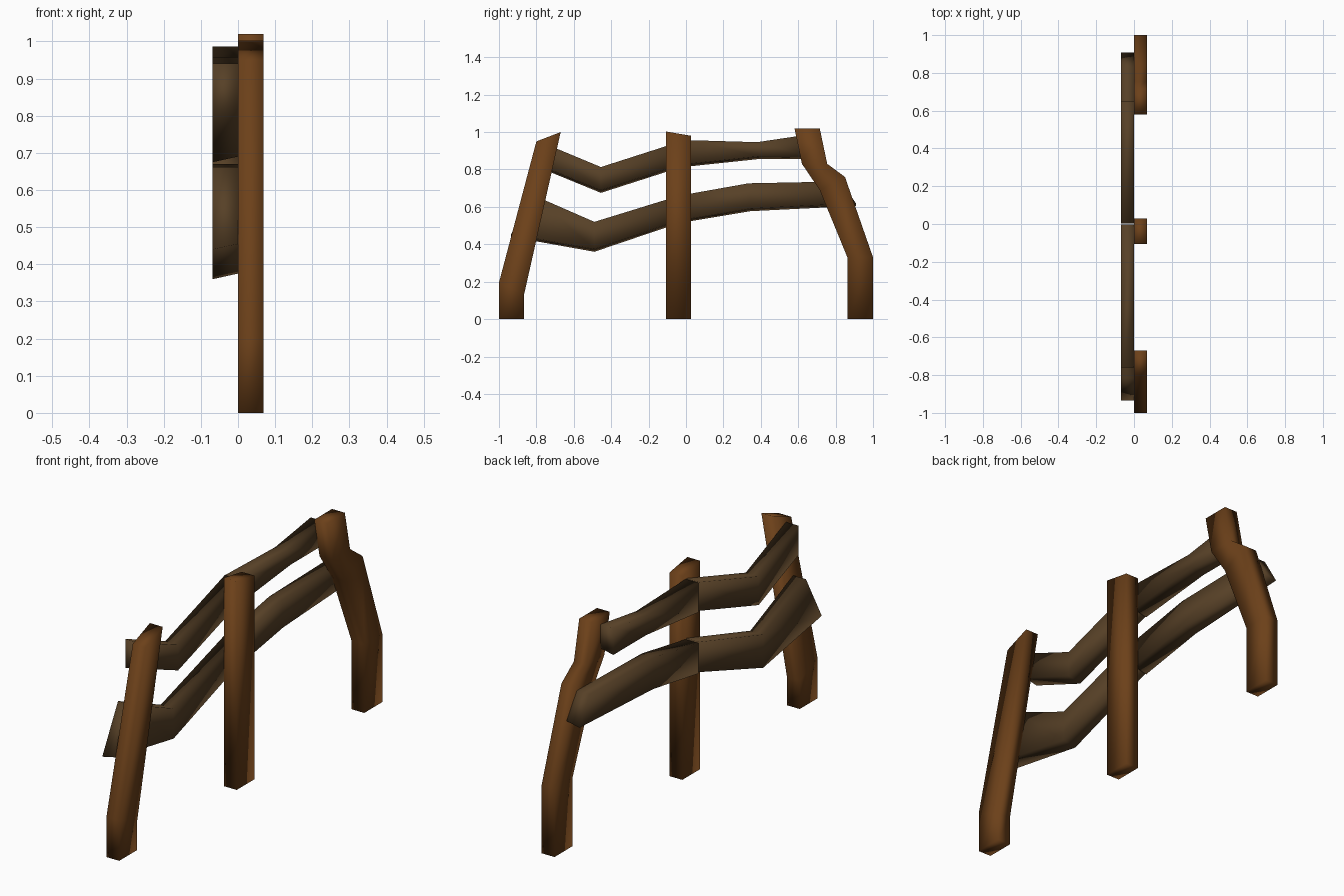
import bpy, bmesh

if "Cube" in bpy.data.objects:
    bpy.data.objects.remove(bpy.data.objects["Cube"])


def material(name, color):
    m = bpy.data.materials.new(name)
    m.diffuse_color = color
    m.use_nodes = True
    m.node_tree.nodes["Principled BSDF"].inputs["Base Color"].default_value = m.diffuse_color
    return m


post_wood = material("post_wood", (0.15, 0.052, 0.010, 1))
rail_wood = material("rail_wood", (0.095, 0.052, 0.020, 1))


def plank(name, sections, x0, x1, mat, drop=0.0):
    """Loft a four-sided plank; each section is (y, z, y, z) for its two edges.
    drop lowers the second edge on the x0 side."""
    bm = bmesh.new()
    rings = []
    for ya, za, yb, zb in sections:
        rings.append([bm.verts.new(p) for p in (
            (x0, ya, za), (x1, ya, za), (x1, yb, zb), (x0, yb, zb - drop))])
    for a, b in zip(rings, rings[1:]):
        for i in range(4):
            j = (i + 1) % 4
            bm.faces.new((a[i], a[j], b[j], b[i]))
    bm.faces.new(rings[0])
    bm.faces.new(rings[-1])
    bmesh.ops.recalc_face_normals(bm, faces=bm.faces)
    for f in bm.faces:
        f.smooth = True
    me = bpy.data.meshes.new(name)
    bm.to_mesh(me)
    bm.free()
    me.materials.append(mat)
    ob = bpy.data.objects.new(name, me)
    bpy.context.collection.objects.link(ob)


T = 0.068  # plank thickness

# Upright posts, listed bottom to top
posts = {
    "front_post": [(-1, 0, -0.865, 0), (-1, 0.195, -0.865, 0.135),
                   (-0.80, 0.95, -0.67, 1.0)],
    "middle_post": [(-0.107, 0, 0.028, 0), (-0.107, 1.003, 0.028, 0.98)],
    "back_post": [(0.863, 0, 1, 0), (0.863, 0.33, 1, 0.33),
                  (0.715, 0.69, 0.85, 0.76), (0.62, 0.83, 0.755, 0.83),
                  (0.58, 1.02, 0.715, 1.02)],
}
for name, sections in posts.items():
    plank(name, sections, 0, T, post_wood)

# Bent rails, top edge then bottom edge, with a thin gap at the middle post
rails = {
    "upper_front_rail": [(-0.76, 0.94, -0.76, 0.815), (-0.455, 0.813, -0.455, 0.69),
                         (-0.003, 0.958, -0.003, 0.835)],
    "upper_back_rail": [(0.003, 0.957, 0.003, 0.83), (0.38, 0.946, 0.40, 0.872),
                        (0.65, 0.986, 0.65, 0.872)],
    "lower_front_rail": [(-0.815, 0.662, -0.935, 0.455), (-0.49, 0.52, -0.49, 0.375),
                         (-0.003, 0.67, -0.003, 0.54)],
    "lower_back_rail": [(0.003, 0.667, 0.003, 0.535), (0.335, 0.726, 0.345, 0.592),
                        (0.83, 0.736, 0.908, 0.62)],
}
for name, sections in rails.items():
    plank(name, sections, -T, 0, rail_wood, drop=0.015)
